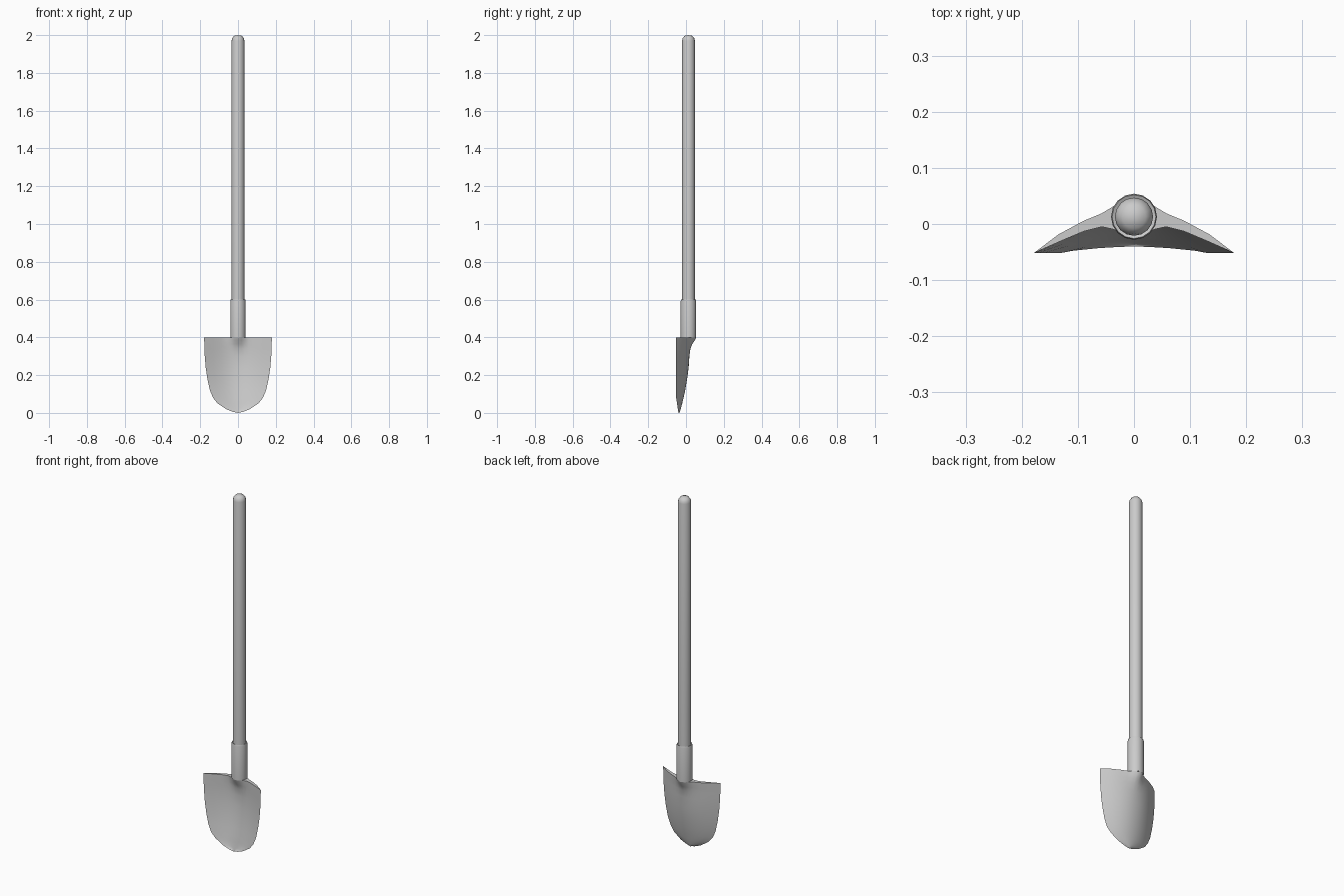
import bpy, bmesh, math

if "Cube" in bpy.data.objects:
    bpy.data.objects.remove(bpy.data.objects["Cube"])

CY = 0.013  # y of the handle axis


def finish(name, bm, angle):
    bmesh.ops.remove_doubles(bm, verts=bm.verts, dist=1e-5)
    bmesh.ops.recalc_face_normals(bm, faces=bm.faces)
    me = bpy.data.meshes.new(name)
    bm.to_mesh(me)
    bm.free()
    ob = bpy.data.objects.new(name, me)
    bpy.context.collection.objects.link(ob)
    bpy.ops.object.select_all(action='DESELECT')
    ob.select_set(True)
    bpy.context.view_layer.objects.active = ob
    bpy.ops.object.shade_smooth_by_angle(angle=math.radians(angle))


def lathe(name, profile, sides=16):
    bm = bmesh.new()
    vs = [bm.verts.new((r, CY, z)) for r, z in profile]
    es = [bm.edges.new(p) for p in zip(vs, vs[1:])]
    bmesh.ops.spin(bm, geom=vs + es, cent=(0, CY, 0), axis=(0, 0, 1),
                   angle=2 * math.pi, steps=sides)
    finish(name, bm, 50)


# Handle with rounded end, and the socket that holds it
lathe("handle", [(0, 0.42), (0.034, 0.42), (0.034, 1.97), (0.031, 1.983),
                 (0.021, 1.996), (0, 2.0)])
lathe("socket", [(0.033, 0.597), (0.039, 0.6), (0.041, 0.592), (0.041, 0.4)])

# Blade: dished, thin at the rim, swelling into the socket at the top
# rows: z, half width, back y at centre, thickness at centre, socket swelling
ROWS = [(0.40, 0.179, 0.025, 0.020, 1.0), (0.385, 0.179, 0.024, 0.019, 0.8),
        (0.365, 0.178, 0.022, 0.017, 0.4), (0.34, 0.178, 0.020, 0.015, 0.12),
        (0.30, 0.176, 0.018, 0.013, 0), (0.24, 0.171, 0.014, 0.012, 0),
        (0.18, 0.162, 0.006, 0.011, 0), (0.12, 0.149, -0.004, 0.010, 0),
        (0.08, 0.132, -0.013, 0.009, 0), (0.05, 0.108, -0.020, 0.007, 0),
        (0.02, 0.063, -0.028, 0.004, 0), (0.006, 0.028, -0.033, 0.002, 0),
        (0.0, 0.0, -0.036, 0.0, 0)]
half = [0.1, 0.2, 0.32, 0.5, 0.75, 1.0]
COLS = [-s for s in reversed(half)] + [0] + half

bm = bmesh.new()
sheets = []
for side in (0, 1):
    sheet = []
    for z, w, yc, t, swell in ROWS:
        rim = -0.052 + 0.012 * max(0, 1 - z / 0.08)
        row = []
        for s in COLS:
            x = s * w
            y = yc + (rim - yc) * s * s - side * t * (1 - s ** 4)
            y += (-0.033 if side else 0.029) * swell * math.exp(-(x / 0.035) ** 2)
            row.append(bm.verts.new((x, y, z)))
        sheet.append(row)
    sheets.append(sheet)
    for a, b in zip(sheet, sheet[1:]):
        for i in range(len(COLS) - 1):
            bm.faces.new((a[i], a[i + 1], b[i + 1], b[i]))
# close the top edge
a, b = sheets[0][0], sheets[1][0]
for i in range(len(COLS) - 1):
    bm.faces.new((a[i], a[i + 1], b[i + 1], b[i]))
finish("blade", bm, 60)
